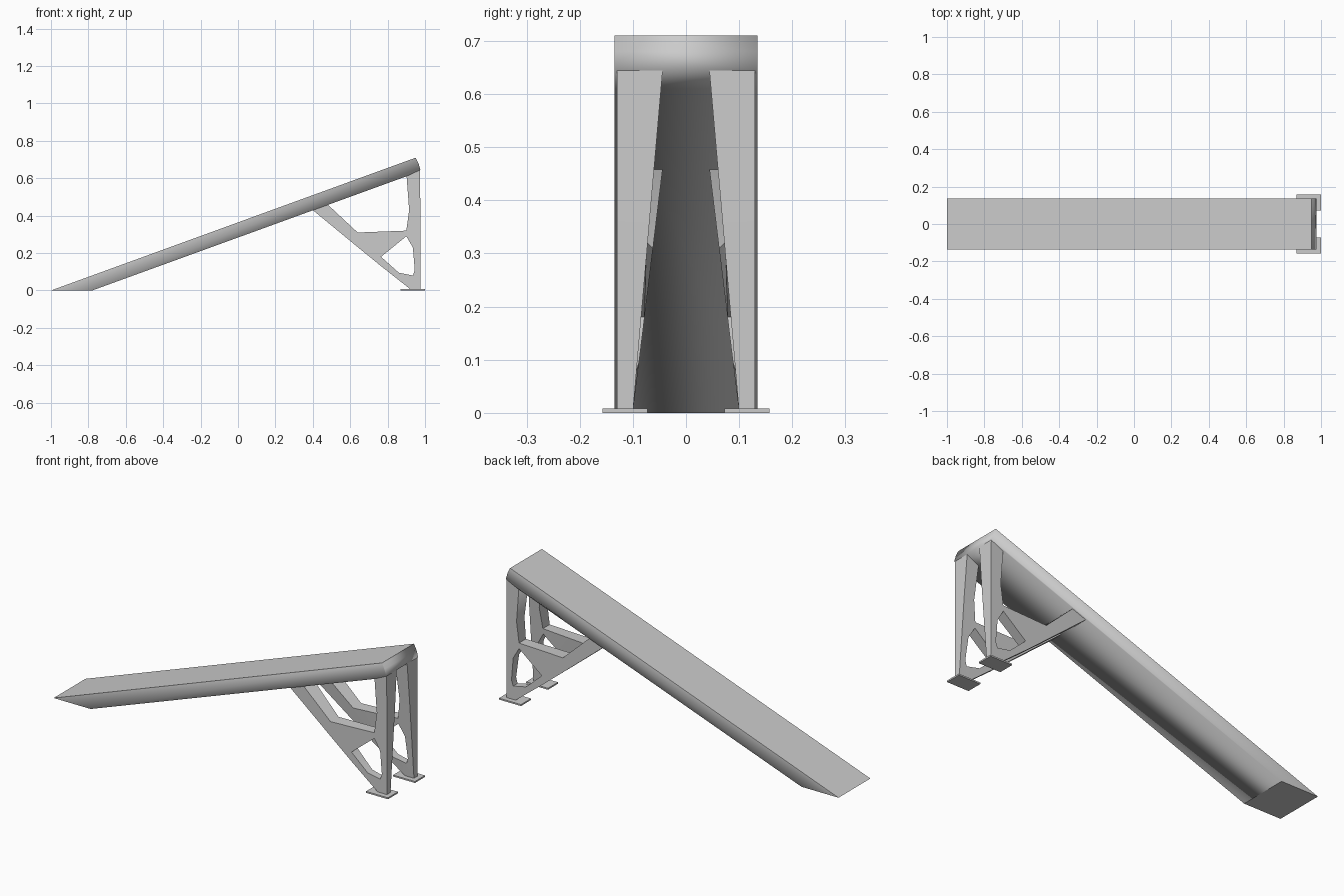
import bpy, bmesh, math

if "Cube" in bpy.data.objects:
    bpy.data.objects.remove(bpy.data.objects["Cube"])


def finish(bm, name, angle, mirror=False):
    bmesh.ops.recalc_face_normals(bm, faces=bm.faces)
    me = bpy.data.meshes.new(name)
    bm.to_mesh(me)
    bm.free()
    ob = bpy.data.objects.new(name, me)
    bpy.context.collection.objects.link(ob)
    if mirror:
        mod = ob.modifiers.new("mirror", 'MIRROR')
        mod.use_axis = (False, True, False)
    bpy.ops.object.select_all(action='DESELECT')
    ob.select_set(True)
    bpy.context.view_layer.objects.active = ob
    bpy.ops.object.shade_smooth_by_angle(angle=math.radians(angle))
    return ob


def prism(pts, faces, inner, outer):
    """Flat xz faces given thickness between y = inner(x, z) and y = outer."""
    bm = bmesh.new()
    a = [bm.verts.new((x, inner(x, z), z)) for x, z in pts]
    b = [bm.verts.new((x, outer, z)) for x, z in pts]
    count = {}
    for f in faces:
        bm.faces.new([a[i] for i in f])
        bm.faces.new([b[i] for i in f])
        for i, j in zip(f, f[1:] + f[:1]):
            key = tuple(sorted((i, j)))
            count[key] = count.get(key, 0) + 1
    for (i, j), n in count.items():
        if n == 1:
            bm.faces.new([a[i], a[j], b[j], b[i]])
    return bm


# Sloping ramp beam, cut level at the low end
ramp = [(-1, 0), (0.95, 0.71), (0.965, 0.68), (0.975, 0.645),
        (0.90, 0.61), (-0.78, 0)]
bm = prism(ramp, [list(range(6))], lambda x, z: -0.135, 0.135)
ob = finish(bm, "ramp_beam", 95)
# Crisp top deck and ground face, soft lower edges
for e in ob.data.edges:
    pts = [ob.data.vertices[i].co for i in e.vertices]
    deck = all(abs(p.z - (p.x + 1) * 0.71 / 1.95) < 0.003 for p in pts)
    base = all(p.z < 0.001 for p in pts)
    if deck or base:
        e.use_edge_sharp = True

# Support frame: leg, diagonal strut and web around two openings
P = [(0.38, 0.446), (0.46, 0.478), (0.64, 0.31), (0.765, 0.18), (0.64, 0.232),
     (0.90, 0.32), (0.90, 0.29), (0.915, 0.43), (0.90, 0.63), (0.973, 0.65),
     (0.975, 0.004), (0.935, 0.23), (0.945, 0.11), (0.935, 0.08), (0.86, 0.095),
     (0.925, 0.004), (0.765, 0.13), (0.975, 0.43), (0.975, 0.31),
     (0.975, 0.23), (0.975, 0.10)]
F = [[0, 1, 2, 4], [2, 3, 16, 4], [3, 14, 15, 16], [2, 5, 6, 3],
     [7, 8, 9, 17], [5, 7, 17, 18], [6, 5, 18], [6, 18, 19, 11],
     [11, 19, 20, 12], [12, 20, 10, 15, 13], [13, 15, 14]]
bm = prism(P, F, lambda x, z: 0.10 - z * (0.087 if x > 0.89 else 0.122), 0.13)
finish(bm, "support_frame", 80, mirror=True)

# Foot plates
foot = [(0.87, 0), (1, 0), (1, 0.008), (0.87, 0.008)]
bm = prism(foot, [[0, 1, 2, 3]], lambda x, z: 0.072, 0.157)
finish(bm, "foot_plate", 30, mirror=True)
